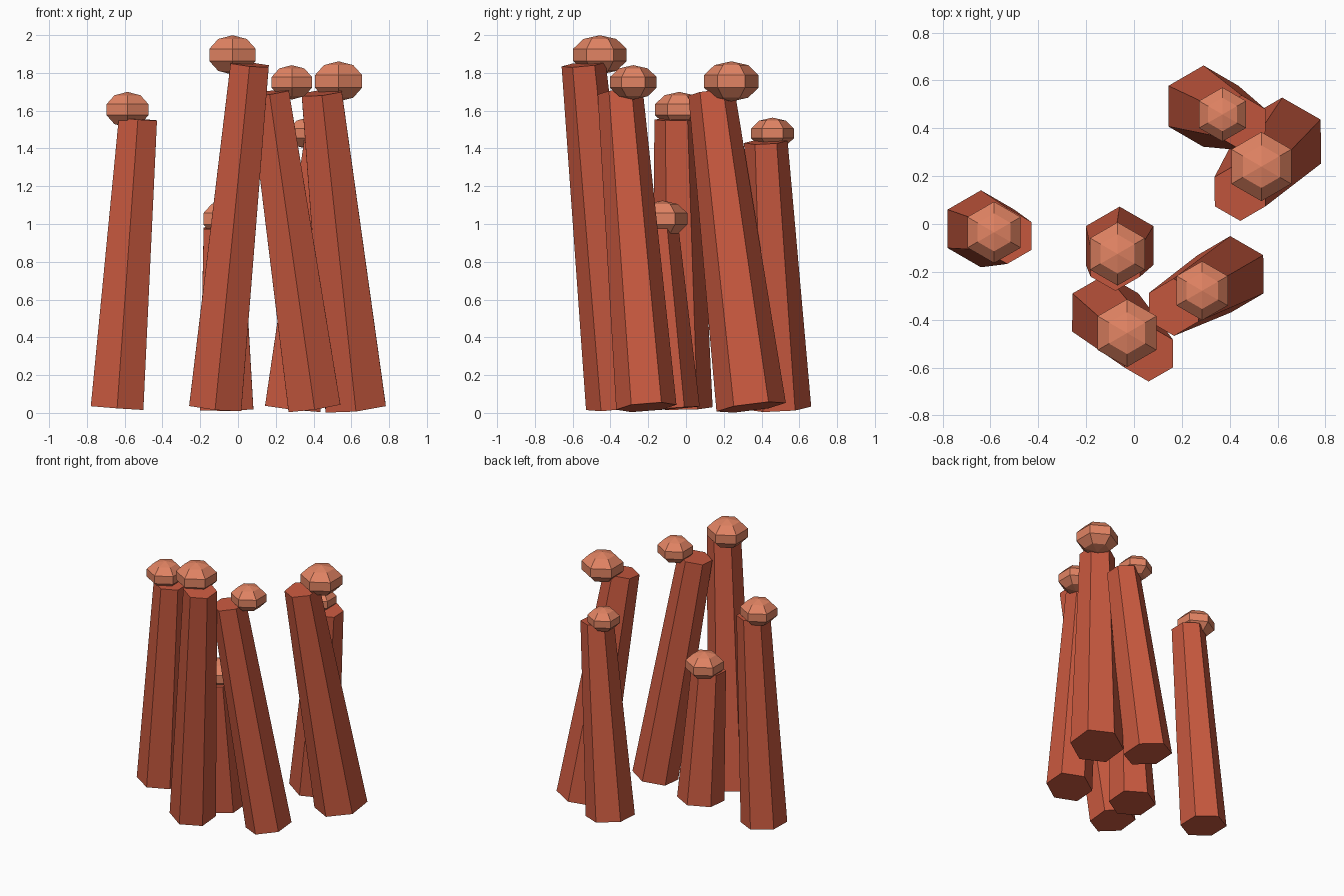
import bpy, math
from mathutils import Vector

if "Cube" in bpy.data.objects:
    bpy.data.objects.remove(bpy.data.objects["Cube"])


def material(name, rgb):
    m = bpy.data.materials.new(name)
    m.diffuse_color = (*rgb, 1)
    m.use_nodes = True
    m.node_tree.nodes["Principled BSDF"].inputs["Base Color"].default_value = m.diffuse_color
    return m


stalk_mat = material("stalk_red", (0.58, 0.10, 0.05))
tip_mat = material("tip_coral", (0.76, 0.23, 0.125))


def tube(label, base, top, r_base, r_top, tip_z, r_tip):
    # leaning six-sided tapered stalk
    a, b = Vector(base), Vector(top)
    axis = b - a
    d = axis.normalized()
    mid = (a + b) / 2
    bpy.ops.mesh.primitive_cone_add(
        vertices=6, radius1=r_base, radius2=r_top, depth=axis.length,
        location=mid, rotation=(math.asin(-d.y), math.atan2(d.x, d.z), 0))
    stalk = bpy.context.object
    stalk.name = label + "_stalk"
    stalk.data.materials.append(stalk_mat)
    # flattened tip, level and above the middle of the stalk
    bpy.ops.mesh.primitive_uv_sphere_add(
        segments=6, ring_count=5, radius=r_tip, location=(mid.x, mid.y, tip_z))
    tip = bpy.context.object
    tip.name = label + "_tip"
    tip.scale.z = 0.7
    tip.data.materials.append(tip_mat)


# base centre, top centre, base radius, top radius, tip height, tip radius
tube("left", (-0.64, -0.02, 0.027), (-0.53, -0.05, 1.555), 0.161, 0.117, 1.605, 0.135)
tube("front", (-0.12, -0.37, 0.03), (0.062, -0.542, 1.845), 0.16, 0.117, 1.895, 0.149)
tube("middle", (-0.06, -0.09, 0.022), (-0.078, -0.16, 0.98), 0.163, 0.12, 1.027, 0.139)
tube("front_right", (0.404, -0.21, 0.03), (0.166, -0.348, 1.695), 0.16, 0.12, 1.75, 0.13)
tube("right", (0.622, 0.345, 0.03), (0.443, 0.135, 1.695), 0.185, 0.123, 1.755, 0.152)
tube("back", (0.29, 0.493, 0.025), (0.45, 0.423, 1.435), 0.17, 0.115, 1.48, 0.119)
